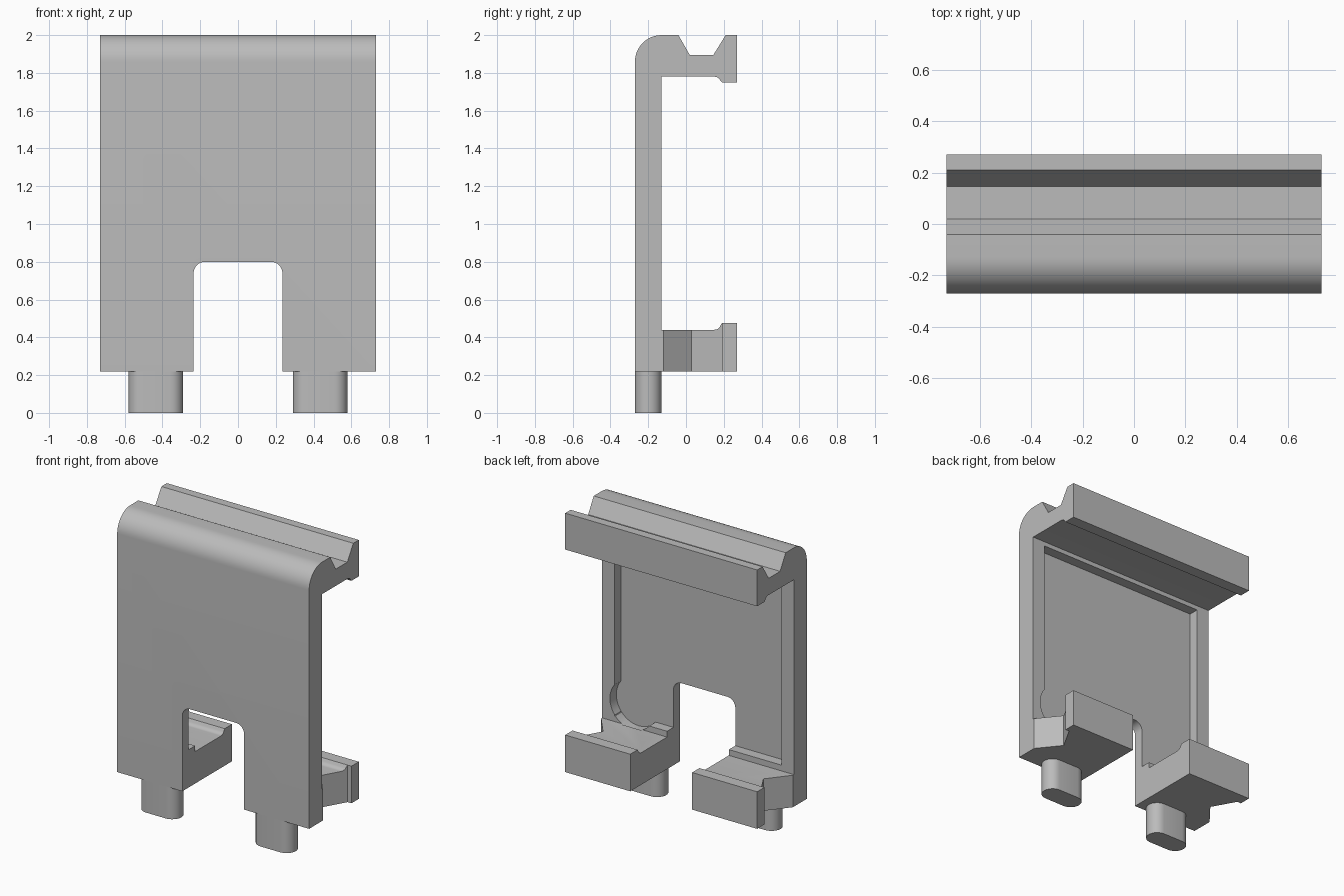
import bpy, bmesh
from math import sin, cos, pi, radians
from mathutils import Vector

cube = bpy.data.objects.get("Cube")
if cube:
    bpy.data.objects.remove(cube, do_unlink=True)

grey = bpy.data.materials.new("plain grey")
grey.use_nodes = True
colour = (0.5, 0.5, 0.5, 1)
grey.diffuse_color = colour
grey.node_tree.nodes["Principled BSDF"].inputs["Base Color"].default_value = colour


def arc(u, v, r, start, end, steps=12):
    """Points along an arc, angles in degrees."""
    angles = [radians(start + (end - start) * i / steps) for i in range(steps + 1)]
    return [(u + r * cos(a), v + r * sin(a)) for a in angles]


def prism(name, points, axis, low, high):
    """Extrude a flat profile along x, y or z."""
    place = {"x": lambda u, v: (low, u, v),
             "y": lambda u, v: (u, low, v),
             "z": lambda u, v: (u, v, low)}[axis]
    way = Vector([(high - low) * (axis == k) for k in "xyz"])
    bm = bmesh.new()
    face = bm.faces.new([bm.verts.new(place(u, v)) for u, v in points])
    made = bmesh.ops.extrude_face_region(bm, geom=[face])["geom"]
    bmesh.ops.translate(bm, vec=way,
                        verts=[g for g in made if isinstance(g, bmesh.types.BMVert)])
    bmesh.ops.recalc_face_normals(bm, faces=bm.faces)
    mesh = bpy.data.meshes.new(name)
    bm.to_mesh(mesh)
    bm.free()
    mesh.materials.append(grey)
    ob = bpy.data.objects.new(name, mesh)
    bpy.context.collection.objects.link(ob)
    return ob


def select(ob):
    bpy.ops.object.select_all(action="DESELECT")
    ob.select_set(True)
    bpy.context.view_layer.objects.active = ob


def cut(ob, cutter):
    cutter.hide_render = True
    mod = ob.modifiers.new("cut", "BOOLEAN")
    mod.operation = "DIFFERENCE"
    mod.solver = "EXACT"
    mod.object = cutter
    select(ob)
    bpy.ops.object.modifier_apply(modifier=mod.name)
    bpy.data.objects.remove(cutter, do_unlink=True)


def rectangle(u0, u1, v0, v1):
    return [(u0, v0), (u1, v0), (u1, v1), (u0, v1)]


# Clip body: C-shaped side profile with grooved top arm and lipped foot
front, inner, back, half = -0.27, -0.13, 0.27, 0.73
profile = [(front, 0.22)] + arc(-0.13, 1.86, 0.14, 180, 90)
profile += [(-0.04, 2), (0.02, 1.895), (0.145, 1.895), (0.21, 2), (back, 2),
            (back, 1.75), (0.19, 1.75)]
profile += arc(0.15, 1.745, 0.035, 20, 90, 6)
profile += [(inner, 1.78), (inner, 0.44)]
profile += arc(0.15, 0.475, 0.035, -90, -20, 6)
profile += [(0.19, 0.475), (back, 0.475), (back, 0.22)]
body = prism("clip_body", profile, "x", -half, half)

# Shallow recess on the inner face, with a round pocket in one lower corner
cut(body, prism("recess", rectangle(-0.635, 0.635, 0.48, 1.75), "y", -0.2, -0.1))
cut(body, prism("pocket", arc(0.5, 0.59, 0.17, 0, 350, 35), "y", -0.2, -0.12))

# Notch that splits the bottom into two feet
notch = [(-0.235, 0.1), (0.235, 0.1)]
notch += arc(0.175, 0.74, 0.06, 0, 90, 8) + arc(-0.175, 0.74, 0.06, 90, 180, 8)
cut(body, prism("notch", notch, "y", -0.5, 0.5))

# Angled side cuts in the feet, and the pegs below
for side, name in ((1, "left"), (-1, "right")):
    wedge = [(0.73, -0.12), (0.61, 0.03), (0.70, 0.19), (0.8, 0.19), (0.8, -0.12)]
    cut(body, prism("side_cut", [(side * x, y) for x, y in wedge], "z", 0.1, 0.6))
    outline = arc(0.51, -0.2, 0.07, -90, 90) + arc(0.36, -0.2, 0.07, 90, 270)
    peg = prism(name + "_peg", [(side * x, y) for x, y in outline], "z", 0, 0.22)
    select(peg)
    bpy.ops.object.shade_smooth_by_angle(angle=radians(30))

select(body)
bpy.ops.object.shade_smooth_by_angle(angle=radians(25))
